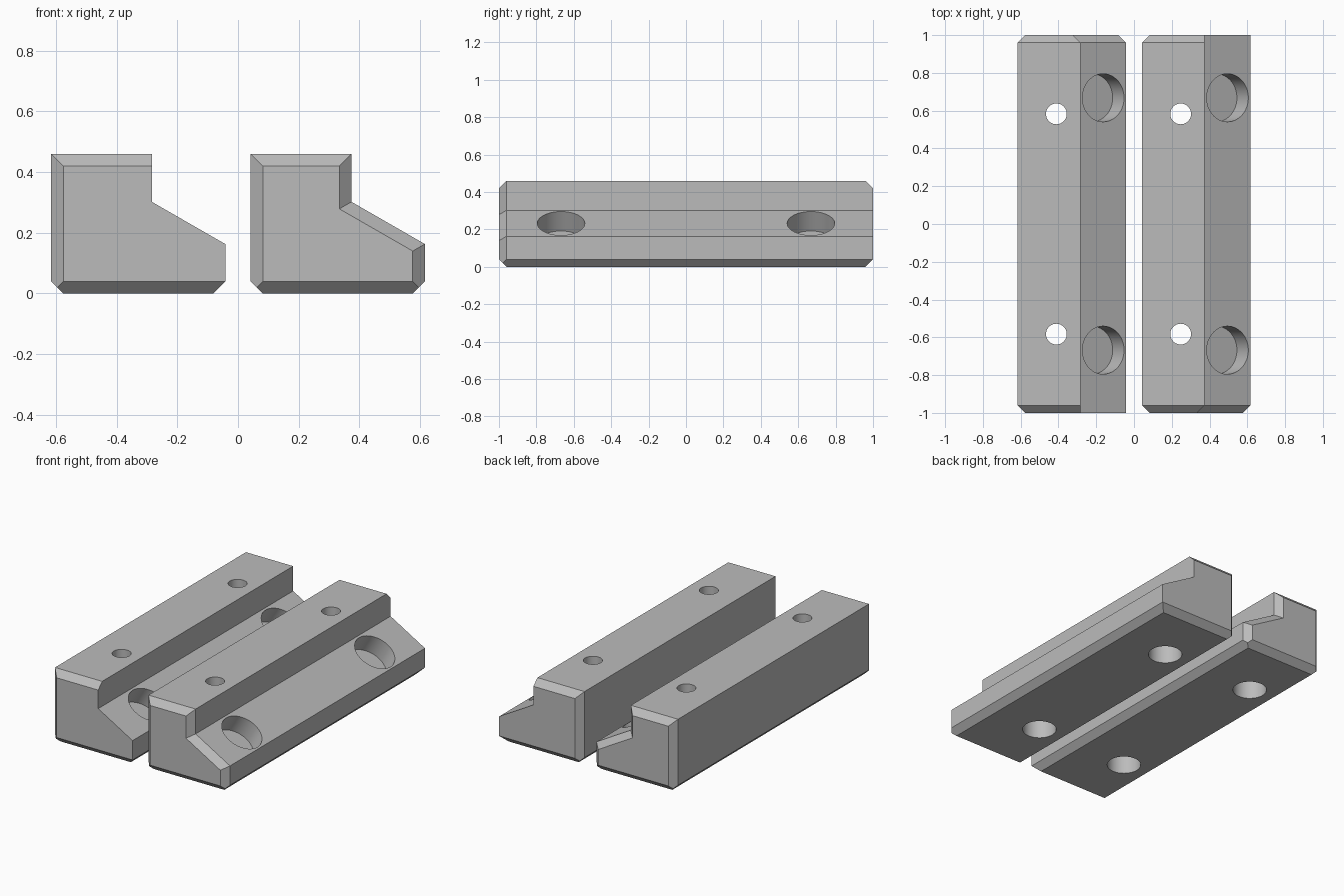
import bpy, bmesh, math
from mathutils import Vector, Matrix

cube = bpy.data.objects.get("Cube")
if cube:
    bpy.data.objects.remove(cube, do_unlink=True)

WIDTH, HEIGHT, STEP, CH = 0.574, 0.46, 0.332, 0.04
SLOPE_TOP, SLOPE_LOW = 0.302, 0.163

steel = bpy.data.materials.new("light grey metal")
steel.use_nodes = True
GREY = (0.5, 0.5, 0.5, 1)
steel.diffuse_color = GREY
steel.node_tree.nodes["Principled BSDF"].inputs["Base Color"].default_value = GREY


def to_object(bm, name):
    bmesh.ops.recalc_face_normals(bm, faces=bm.faces)
    mesh = bpy.data.meshes.new(name)
    bm.to_mesh(mesh)
    bm.free()
    mesh.materials.append(steel)
    obj = bpy.data.objects.new(name, mesh)
    bpy.context.collection.objects.link(obj)
    return obj


def slice_off(bm, point, normal):
    """Remove everything beyond a plane and cap the cut."""
    cut = bmesh.ops.bisect_plane(
        bm, geom=bm.verts[:] + bm.edges[:] + bm.faces[:], dist=1e-5,
        plane_co=point, plane_no=normal, clear_outer=True)["geom_cut"]
    edges = [e for e in cut if isinstance(e, bmesh.types.BMEdge)]
    bmesh.ops.holes_fill(bm, edges=edges, sides=0)


def drill(obj, centre, axis, radius, length):
    """Cut a round hole centred on a point along an axis."""
    bm = bmesh.new()
    turn = Vector((0, 0, 1)).rotation_difference(Vector(axis)).to_matrix().to_4x4()
    bmesh.ops.create_cone(bm, cap_ends=True, segments=64, radius1=radius,
                          radius2=radius, depth=length,
                          matrix=Matrix.Translation(centre) @ turn)
    cutter = to_object(bm, "hole_cutter")
    cutter.hide_render = True
    mod = obj.modifiers.new("hole", "BOOLEAN")
    mod.operation, mod.solver, mod.object = "DIFFERENCE", "EXACT", cutter
    bpy.context.view_layer.objects.active = obj
    bpy.ops.object.modifier_apply(modifier=mod.name)
    bpy.data.objects.remove(cutter, do_unlink=True)


def make_jaw(name, left, full_end):
    # Stepped profile drawn out along y
    bm = bmesh.new()
    profile = [(0, 0), (WIDTH, 0), (WIDTH, SLOPE_LOW), (STEP, SLOPE_TOP),
               (STEP, HEIGHT), (0, HEIGHT)]
    face = bm.faces.new([bm.verts.new((x + left, -1, z)) for x, z in profile])
    moved = bmesh.ops.extrude_face_region(bm, geom=[face])["geom"]
    bmesh.ops.translate(bm, vec=(0, 2, 0),
                        verts=[v for v in moved if isinstance(v, bmesh.types.BMVert)])
    if len(bm.faces) < len(profile) + 2:
        bm.faces.new([v for v in bm.verts if v.co.y < 0])
    bmesh.ops.recalc_face_normals(bm, faces=bm.faces)

    # End chamfers: all round on one end, only outer side and top on the other
    def chamfered(edge):
        a, b = (v.co for v in edge.verts)
        mid = (a + b) / 2
        if abs(a.y - b.y) > 0.1 or mid.z < 0.001:
            return False
        return (mid.y * full_end > 0 or mid.x < left + 0.001
                or mid.z > HEIGHT - 0.001)

    bmesh.ops.bevel(bm, geom=[e for e in bm.edges if chamfered(e)], offset=CH,
                    offset_type="OFFSET", segments=1, affect="EDGES",
                    clamp_overlap=False)

    # Chamfer round the underside
    for s in (-1, 1):
        slice_off(bm, (0, s, CH), (0, s, -1))
    slice_off(bm, (left, 0, CH), (-1, 0, -1))
    slice_off(bm, (left + WIDTH, 0, CH), (1, 0, -1))
    jaw = to_object(bm, name)

    # Screw holes with wide recesses below, and pockets square to the slope
    normal = Vector((math.sin(math.pi / 6), 0, math.cos(math.pi / 6)))
    for s in (-1, 1):
        drill(jaw, (left + 0.205, s * 0.583, 0.25), (0, 0, 1), 0.055, 1)
        drill(jaw, (left + 0.205, s * 0.583, 0), (0, 0, 1), 0.1, 0.32)
        drill(jaw, Vector((left + 0.453, s * 0.668, 0.232)), normal, 0.127, 0.24)

    bpy.ops.object.select_all(action="DESELECT")
    jaw.select_set(True)
    bpy.context.view_layer.objects.active = jaw
    bpy.ops.object.shade_smooth_by_angle(angle=math.radians(30))


make_jaw("right_jaw", -0.616, 1)
make_jaw("left_jaw", 0.042, -1)
